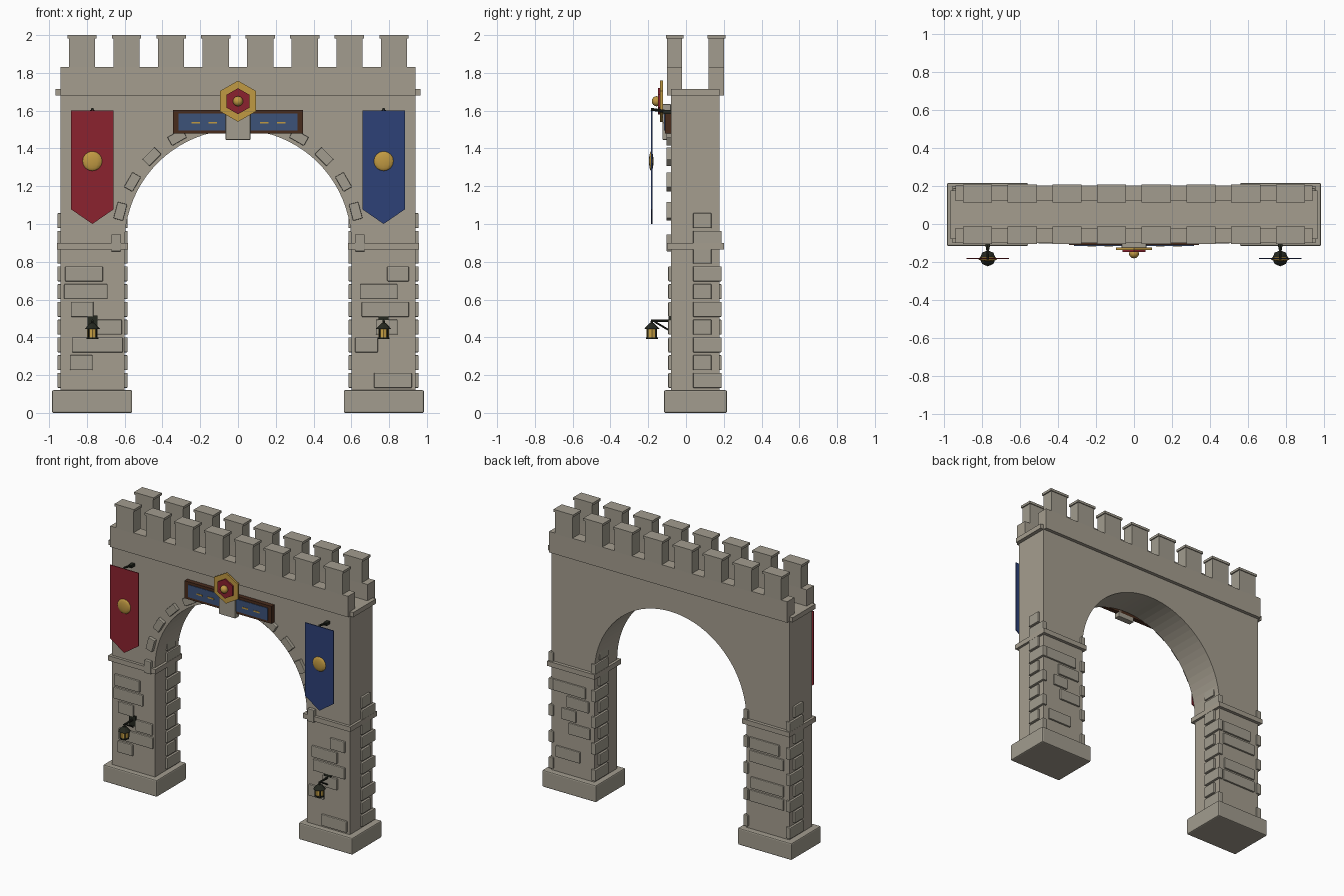
import bpy, bmesh, math
from mathutils import Vector, Matrix

if "Cube" in bpy.data.objects:
    bpy.data.objects.remove(bpy.data.objects["Cube"])


def mat(name, rgb):
    m = bpy.data.materials.new(name)
    m.diffuse_color = (*rgb, 1)
    m.use_nodes = True
    m.node_tree.nodes["Principled BSDF"].inputs["Base Color"].default_value = m.diffuse_color
    return m


STONE = mat("wall stone", (.375, .34, .275))
BLOCK = mat("block stone", (.36, .333, .272))
RED = mat("banner red", (.26, .016, .028))
BLUE = mat("banner blue", (.026, .053, .185))
PANEL = mat("sign blue", (.045, .085, .19))
GOLD = mat("gold", (.53, .32, .055))
WOOD = mat("dark wood", (.065, .025, .012))
IRON = mat("iron", (.018, .021, .014))
AMBER = mat("lamp glass", (.58, .36, .06))


def finish(name, bm, m, bevel=0, smooth=False):
    bmesh.ops.recalc_face_normals(bm, faces=bm.faces)
    me = bpy.data.meshes.new(name)
    bm.to_mesh(me)
    bm.free()
    ob = bpy.data.objects.new(name, me)
    bpy.context.collection.objects.link(ob)
    me.materials.append(m)
    if bevel:
        b = ob.modifiers.new("bevel", 'BEVEL')
        b.width, b.segments = bevel, 2
    if smooth:
        bpy.ops.object.select_all(action='DESELECT')
        ob.select_set(True)
        bpy.context.view_layer.objects.active = ob
        bpy.ops.object.shade_smooth_by_angle(angle=math.radians(40))
    return ob


def box(name, m, x0, x1, y0, y1, z0, z1, bevel=0, turn=0):
    """Box between limits, turned about y around its centre."""
    bm = bmesh.new()
    mid = Vector(((x0 + x1) / 2, (y0 + y1) / 2, (z0 + z1) / 2))
    size = (abs(x1 - x0), abs(y1 - y0), abs(z1 - z0), 1)
    bmesh.ops.create_cube(bm, size=1, matrix=Matrix.Translation(mid)
                          @ Matrix.Rotation(turn, 4, 'Y') @ Matrix.Diagonal(size))
    return finish(name, bm, m, bevel)


def plate(name, m, pts, y0, y1):
    """Outline in x and z, extruded along y."""
    bm = bmesh.new()
    f = bm.faces.new([bm.verts.new((x, y0, z)) for x, z in pts])
    ext = bmesh.ops.extrude_face_region(bm, geom=[f])
    vs = [v for v in ext["geom"] if isinstance(v, bmesh.types.BMVert)]
    bmesh.ops.translate(bm, verts=vs, vec=(0, y1 - y0, 0))
    return finish(name, bm, m)


def cone(name, m, a, b, r0, r1, n=8):
    """Rod or cone from point a to point b."""
    a, b = Vector(a), Vector(b)
    q = (b - a).to_track_quat('Z', 'Y').to_matrix().to_4x4()
    bm = bmesh.new()
    bmesh.ops.create_cone(bm, cap_ends=True, segments=n, radius1=r0, radius2=r1,
                          depth=(b - a).length, matrix=Matrix.Translation((a + b) / 2) @ q)
    return finish(name, bm, m)


def ball(name, m, loc, scale):
    bm = bmesh.new()
    bmesh.ops.create_uvsphere(bm, u_segments=12, v_segments=8, radius=1,
                              matrix=Matrix.Translation(loc) @ Matrix.Diagonal((*scale, 1)))
    return finish(name, bm, m, smooth=True)


def hexagon(r):
    return [(r * math.sin(k * math.pi / 3), 1.65 + r * math.cos(k * math.pi / 3)) for k in range(6)]


# Wall with round arch
FRONT, BACK, R, SPRING = -.08, .177, .6, .9
arch = [(R * math.cos(math.pi * k / 40), SPRING + R * math.sin(math.pi * k / 40)) for k in range(41)]
plate("arch_wall", STONE, [(.94, .1), (.94, 1.69), (-.94, 1.69), (-.94, .1), (-R, .1)]
      + arch[::-1] + [(R, .1)], FRONT, BACK)

# Cornice, parapets and capped merlons
box("cornice", STONE, -.967, .967, FRONT, BACK, 1.68, 1.714)
for side, y0, y1 in (("front", -.1, -.02), ("back", .12, .202)):
    box(side + "_parapet", STONE, -.94, .94, y0, y1, 1.68, 1.83)
    for i in range(8):
        x = -.825 + i * .2357
        box(side + "_merlon", BLOCK, x - .069, x + .069, y0, y1, 1.825, 1.987)
        box(side + "_merlon_cap", BLOCK, x - .077, x + .077, y0 - .006, y1 + .006, 1.983, 2)

# Courses of raised stones: (row, x start, x end)
FRONT_STONES = [(6, -.915, -.715), (5, -.92, -.69), (4, -.885, -.765), (3, -.745, -.615),
                (2, -.88, -.61), (1, -.89, -.77), (6, .79, .905), (5, .645, .845),
                (4, .655, .905), (3, .73, .845), (2, .62, .74), (0, .72, .92)]
BACK_STONES = [(6, .665, .92), (5, .64, .815), (4, .74, .855), (3, .63, .8), (1, .71, .9),
               (6, -.865, -.63), (5, -.9, -.63), (3, -.9, -.64), (2, -.9, -.63)]


def row(i):
    z = .172 + i * .094
    return z - .04, z + .04


for i, a, b in FRONT_STONES:
    box("front_stone", BLOCK, a, b, FRONT - .014, FRONT + .02, *row(i), bevel=.005)
for i, a, b in BACK_STONES:
    box("back_stone", BLOCK, a, b, BACK - .02, BACK + .012, *row(i), bevel=.005)

for s in (-1, 1):
    # Plinth, impost band and side quoins
    box("plinth", BLOCK, s * .56, s * .985, -.117, .217, 0, .12, bevel=.008)
    box("impost", STONE, s * .582, s * .957, -.1, .2, .865, .9)
    for i in range(10):
        for x in (.938, .602):
            box("quoin", BLOCK, s * (x - .018), s * (x + .018), .037,
                .135 if i % 2 else .189, *row(i), bevel=.005)

    # Banner with emblem and rod
    c, cloth = s * .771, RED if s < 0 else BLUE
    plate("banner", cloth, [(c - .113, 1.6), (c + .113, 1.6), (c + .113, 1.078),
                            (c, 1.0), (c - .113, 1.078)], -.184, -.178)
    ball("banner_emblem", GOLD, (c, -.184, 1.333), (.052, .012, .052))
    cone("banner_rod", IRON, (c, -.075, 1.59), (c, -.186, 1.608), .009, .007)
    box("rod_bracket", IRON, c - .012, c + .012, -.12, FRONT, 1.583, 1.603)

    # Wall lantern
    box("lantern_wall_plate", IRON, c - .026, c + .026, -.092, FRONT, .445, .515)
    cone("lantern_arm", IRON, (c, -.085, .487), (c, -.186, .487), .007, .007)
    cone("lantern_brace", IRON, (c, -.085, .435), (c, -.165, .482), .005, .005)
    cone("lantern_hook", IRON, (c, -.181, .487), (c, -.181, .46), .006, .006)
    cone("lantern_roof", IRON, (c, -.181, .443), (c, -.181, .475), .042, .012)
    cone("lantern_glass", AMBER, (c, -.181, .398), (c, -.181, .445), .028, .028)
    cone("lantern_base", IRON, (c, -.181, .39), (c, -.181, .4), .032, .032)
    for k in range(4):
        t = math.pi / 4 + k * math.pi / 2
        x, y = c + .028 * math.cos(t), -.181 + .028 * math.sin(t)
        cone("lantern_bar", IRON, (x, y, .395), (x, y, .447), .004, .004, 6)

# Voussoirs around the arch
for k in range(13):
    t = math.radians(15 * k)
    x, z = .645 * math.cos(t), SPRING + .645 * math.sin(t)
    if k != 6:
        box("voussoir", BLOCK, x - .026, x + .026, -.104, FRONT + .01, z - .045, z + .045,
            bevel=.004, turn=-t)

# Sign board, panel and gold dashes
box("sign_frame", WOOD, -.343, .343, -.112, FRONT, 1.478, 1.603)
box("sign_panel", PANEL, -.315, .315, -.116, -.11, 1.495, 1.584)
for x in (-.223, -.133, .139, .229):
    box("sign_dash", GOLD, x - .023, x + .023, -.119, -.115, 1.531, 1.541)

# Keystone and hexagonal badge
box("keystone", BLOCK, -.066, .066, -.125, FRONT, 1.445, 1.635, bevel=.005)
plate("badge_rim", GOLD, hexagon(.109), -.137, -.123)
plate("badge_field", RED, hexagon(.069), -.148, -.136)
ball("badge_boss", GOLD, (0, -.156, 1.65), (.027, .025, .027))
